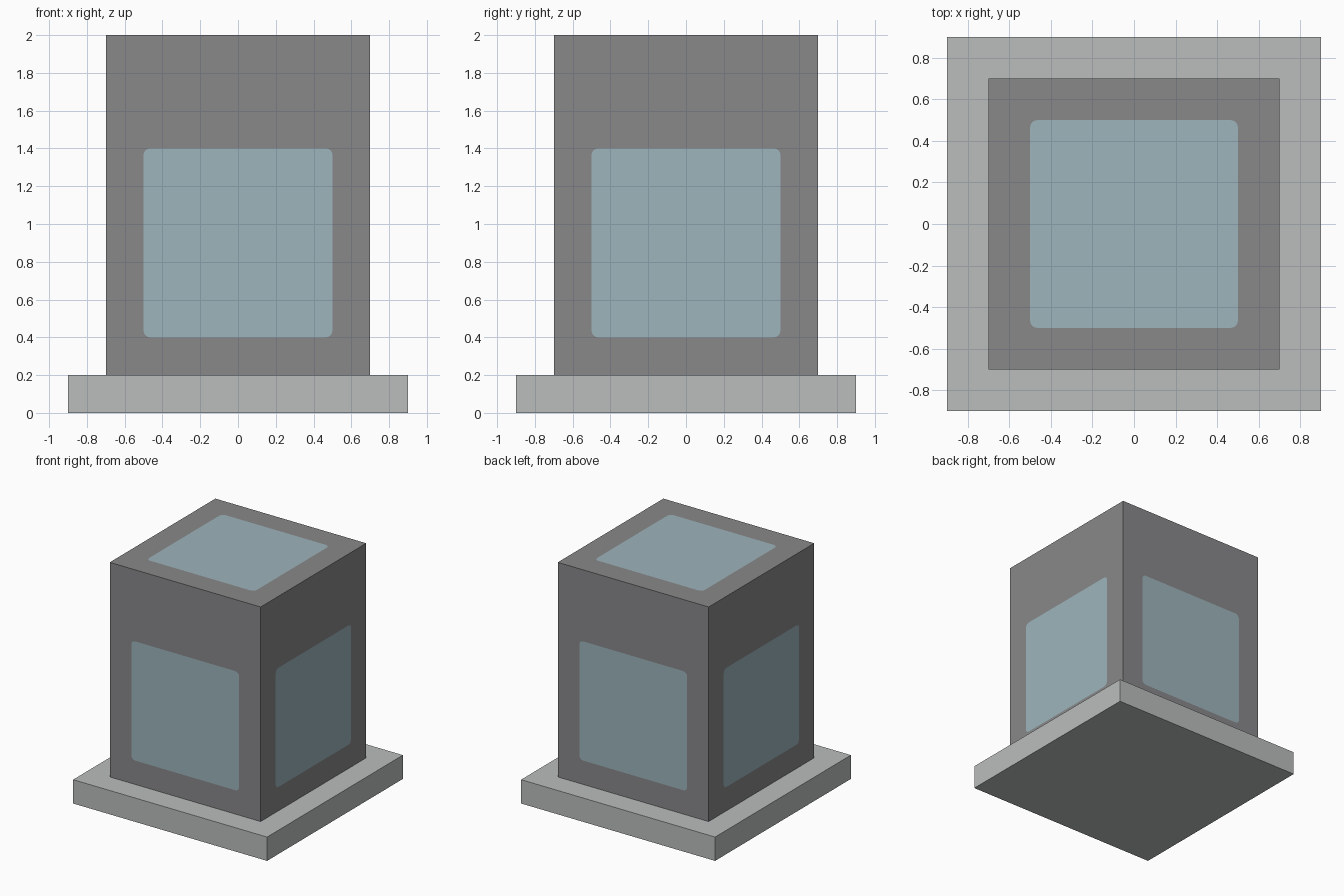
import bpy
import bmesh
from math import pi, cos, sin
from mathutils import Matrix, Vector

cube = bpy.data.objects.get("Cube")
if cube:
    bpy.data.objects.remove(cube)


def make_material(name, rgb):
    mat = bpy.data.materials.new(name)
    mat.use_nodes = True
    color = (*rgb, 1.0)
    mat.diffuse_color = color
    mat.node_tree.nodes["Principled BSDF"].inputs["Base Color"].default_value = color
    return mat


dark_grey = make_material("dark grey", (0.25, 0.246, 0.254))
pale_blue = make_material("pale blue", (0.337, 0.462, 0.503))
light_grey = make_material("light grey", (0.497, 0.515, 0.509))


def make_object(name, bm, materials):
    mesh = bpy.data.meshes.new(name)
    bm.to_mesh(mesh)
    bm.free()
    for mat in materials:
        mesh.materials.append(mat)
    obj = bpy.data.objects.new(name, mesh)
    bpy.context.collection.objects.link(obj)
    return obj


def windowed_panel(bm, matrix, half, low, high, win_half, win_mid, radius=0.035, steps=4):
    """Flat panel in local XY with a flush, round-cornered window face."""
    def vert(x, y):
        return bm.verts.new(matrix @ Vector((x, y, 0)))

    signs = [(1, 1), (-1, 1), (-1, -1), (1, -1)]
    outer = [vert(sx * half, high if sy > 0 else low) for sx, sy in signs]
    arcs = []
    for i, (sx, sy) in enumerate(signs):
        cx = sx * (win_half - radius)
        cy = win_mid + sy * (win_half - radius)
        angles = [(i + s / steps) * pi / 2 for s in range(steps + 1)]
        arcs.append([vert(cx + radius * cos(a), cy + radius * sin(a)) for a in angles])

    # Frame around the window
    for i in range(len(signs)):
        j = (i + 1) % len(signs)
        bm.faces.new((outer[i], outer[j], arcs[j][0], arcs[i][-1]))
        for a, b in zip(arcs[i], arcs[i][1:]):
            bm.faces.new((outer[i], b, a))

    # Window
    bm.faces.new([v for arc in arcs for v in arc]).material_index = 1


# Plinth
bm = bmesh.new()
bmesh.ops.create_cube(bm, size=1, matrix=Matrix.Translation((0, 0, 0.1)) @ Matrix.Diagonal((1.8, 1.8, 0.2, 1)))
make_object("plinth", bm, [light_grey])

# Tower body: four windowed walls and a windowed roof
bm = bmesh.new()
upright = Matrix.Translation((0, -0.7, 0)) @ Matrix.Rotation(pi / 2, 4, "X")
for turn in range(4):
    wall = Matrix.Rotation(turn * pi / 2, 4, "Z") @ upright
    windowed_panel(bm, wall, 0.7, 0.2, 2.0, 0.5, 0.9)
windowed_panel(bm, Matrix.Translation((0, 0, 2)), 0.7, -0.7, 0.7, 0.5, 0)
bmesh.ops.remove_doubles(bm, verts=bm.verts, dist=0.0001)
bmesh.ops.recalc_face_normals(bm, faces=bm.faces)
make_object("tower_body", bm, [dark_grey, pale_blue])
